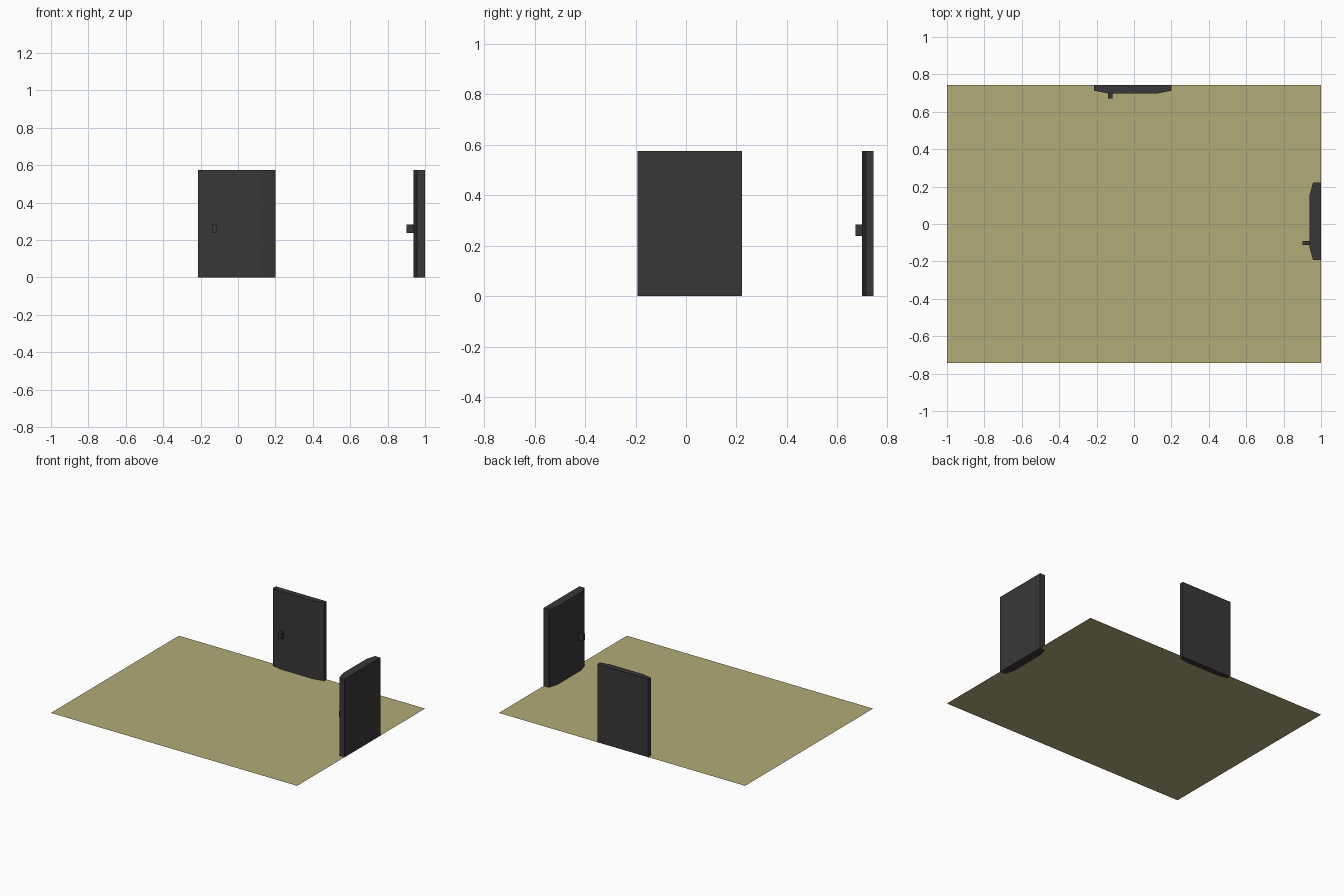
import bpy, bmesh

if "Cube" in bpy.data.objects:
    bpy.data.objects.remove(bpy.data.objects["Cube"])


def material(name, rgb):
    m = bpy.data.materials.new(name)
    m.diffuse_color = (*rgb, 1)
    m.use_nodes = True
    m.node_tree.nodes["Principled BSDF"].inputs["Base Color"].default_value = m.diffuse_color
    return m


def prism(name, outline, z0, z1, mat):
    """Plan outline extruded straight up; a flat sheet when z0 == z1."""
    bm = bmesh.new()
    face = bm.faces.new([bm.verts.new((x, y, z0)) for x, y in outline])
    if z1 > z0:
        ext = bmesh.ops.extrude_face_region(bm, geom=[face])
        verts = [g for g in ext["geom"] if isinstance(g, bmesh.types.BMVert)]
        bmesh.ops.translate(bm, verts=verts, vec=(0, 0, z1 - z0))
        bmesh.ops.recalc_face_normals(bm, faces=bm.faces)
    me = bpy.data.meshes.new(name)
    bm.to_mesh(me)
    bm.free()
    me.materials.append(mat)
    ob = bpy.data.objects.new(name, me)
    bpy.context.collection.objects.link(ob)
    return ob


def rect(x0, x1, y0, y1):
    return [(x0, y0), (x1, y0), (x1, y1), (x0, y1)]


dark = material("dark_panel", (0.042, 0.037, 0.038))
sand = material("sand_floor", (0.45, 0.41, 0.19))

# Floor sheet, a hair above the door bases
prism("floor", rect(-1, 1, -0.742, 0.742), 0.001, 0.001, sand)

# Back door with bevelled ends, and its handle
prism("back_door", [(-0.213, 0.742), (-0.213, 0.713), (-0.138, 0.698),
                    (0.125, 0.698), (0.2, 0.713), (0.2, 0.742)], 0, 0.574, dark)
prism("back_door_handle", rect(-0.14, -0.116, 0.672, 0.7), 0.238, 0.283, dark)

# Right door with bevelled ends, and its handle
prism("right_door", [(1, -0.192), (1, 0.222), (0.957, 0.222), (0.937, 0.15),
                     (0.937, -0.12), (0.957, -0.192)], 0, 0.574, dark)
prism("right_door_handle", rect(0.9, 0.94, -0.112, -0.09), 0.238, 0.283, dark)
